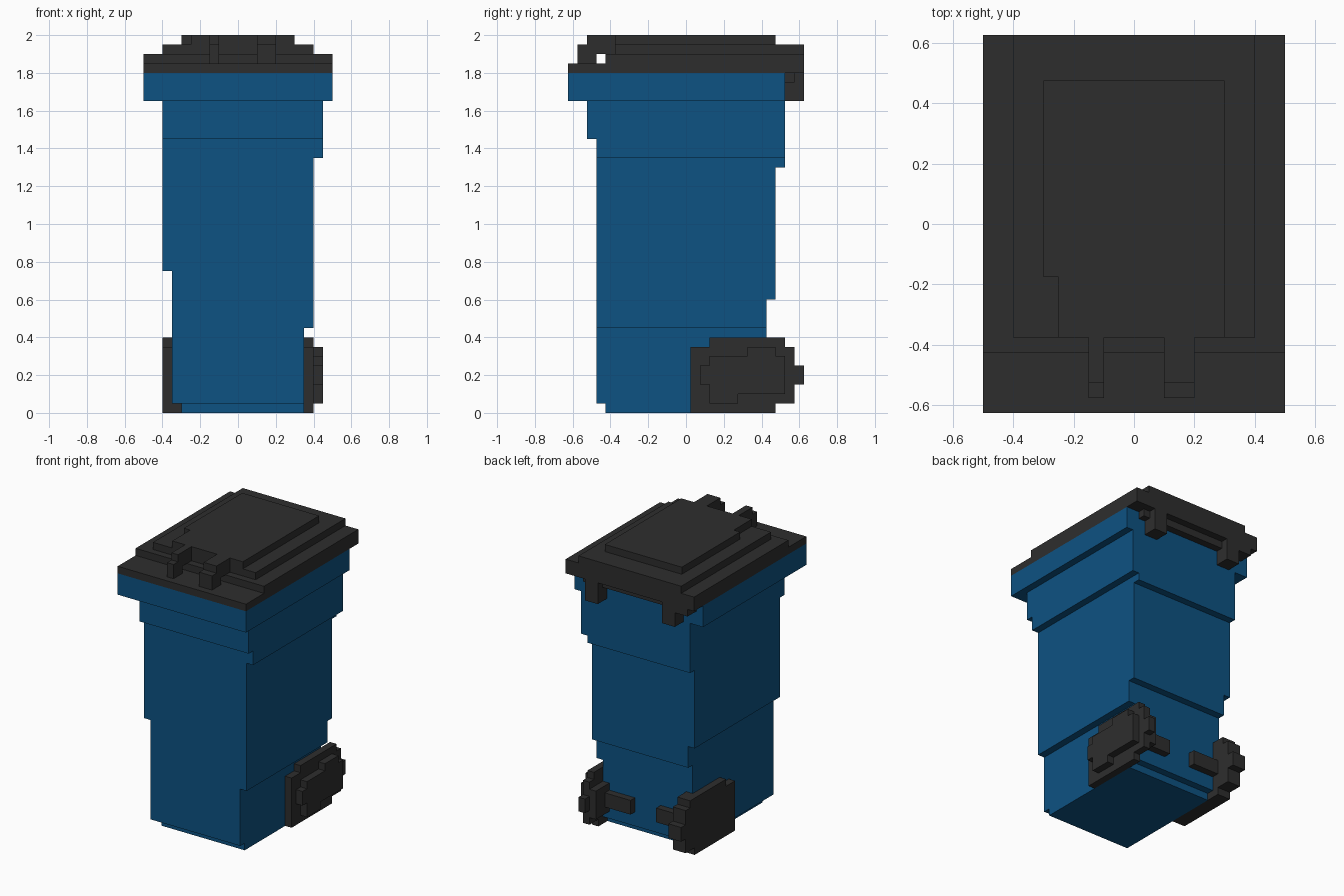
import bpy, bmesh

cube = bpy.data.objects.get("Cube")
if cube:
    bpy.data.objects.remove(cube, do_unlink=True)


def material(name, rgb):
    m = bpy.data.materials.new(name)
    m.use_nodes = True
    m.diffuse_color = (*rgb, 1)
    m.node_tree.nodes["Principled BSDF"].inputs["Base Color"].default_value = (*rgb, 1)
    return m


BLUE = material("blue plastic", (0.004, 0.084, 0.223))
DARK = material("dark grey plastic", (0.027, 0.027, 0.027))


def finish(name, bm, mat):
    bmesh.ops.recalc_face_normals(bm, faces=bm.faces)
    mesh = bpy.data.meshes.new(name)
    bm.to_mesh(mesh)
    bm.free()
    mesh.materials.append(mat)
    obj = bpy.data.objects.new(name, mesh)
    bpy.context.collection.objects.link(obj)
    return obj


def boxes(name, mat, *bounds):
    """One object made of boxes given as x0, x1, y0, y1, z0, z1."""
    bm = bmesh.new()
    for x0, x1, y0, y1, z0, z1 in bounds:
        verts = bmesh.ops.create_cube(bm, size=1)["verts"]
        for v in verts:
            v.co.x = x1 if v.co.x > 0 else x0
            v.co.y = y1 if v.co.y > 0 else y0
            v.co.z = z1 if v.co.z > 0 else z0
    return finish(name, bm, mat)


def prism(name, mat, outline, x0, x1):
    """Outline of (y, z) points extruded along x."""
    bm = bmesh.new()
    face = bm.faces.new([bm.verts.new((x0, y, z)) for y, z in outline])
    new = bmesh.ops.extrude_face_region(bm, geom=[face])["geom"]
    bmesh.ops.translate(bm, vec=(x1 - x0, 0, 0),
                        verts=[g for g in new if isinstance(g, bmesh.types.BMVert)])
    return finish(name, bm, mat)


# Tapered body: each wall steps outward at its own heights
def wall(z, steps):
    return [pos for height, pos in steps if z >= height][-1]


RIGHT = [(0, -0.3), (0.05, -0.35), (0.75, -0.4)]
LEFT = [(0, 0.35), (0.45, 0.4), (1.35, 0.45)]
FRONT = [(0, -0.425), (0.05, -0.475), (1.45, -0.525)]
BACK = [(0, 0.375), (0.05, 0.425), (0.6, 0.475), (1.3, 0.525)]
levels = sorted({s[0] for side in (RIGHT, LEFT, FRONT, BACK) for s in side}) + [1.65]
boxes("body", BLUE, *[
    (wall(a, RIGHT), wall(a, LEFT), wall(a, FRONT), wall(a, BACK), a, b)
    for a, b in zip(levels, levels[1:])])
boxes("rim", BLUE, (-0.5, 0.5, -0.625, 0.525, 1.65, 1.8))

# Stepped lid with a notch in the top panel
boxes("lid", DARK,
      (-0.5, 0.5, -0.625, 0.625, 1.8, 1.85),
      (-0.5, 0.5, -0.425, 0.625, 1.85, 1.9),
      (-0.4, 0.4, -0.375, 0.625, 1.9, 1.95))
boxes("lid_top_panel", DARK,
      (-0.25, 0.3, -0.375, 0.475, 1.95, 2.0),
      (-0.3, -0.25, -0.175, 0.475, 1.95, 2.0))

# Lid grips, bent down at the front
GRIP = [(-0.375, 2.0), (-0.525, 2.0), (-0.525, 1.95), (-0.575, 1.95),
        (-0.575, 1.85), (-0.475, 1.85), (-0.475, 1.9), (-0.375, 1.9)]
prism("right_grip", DARK, GRIP, -0.15, -0.1)
prism("left_grip", DARK, GRIP, 0.1, 0.2)

# Hinge bar and knuckles under the back of the lid
boxes("hinge", DARK,
      (-0.4, 0.4, 0.525, 0.575, 1.75, 1.8),
      (-0.35, -0.25, 0.525, 0.625, 1.65, 1.8),
      (0.25, 0.35, 0.525, 0.625, 1.65, 1.8),
      (-0.45, -0.35, 0.525, 0.625, 1.75, 1.8))

# Wheels
TIRE = [(0.025, 0), (0.475, 0), (0.475, 0.05), (0.575, 0.05), (0.575, 0.15),
        (0.625, 0.15), (0.625, 0.25), (0.575, 0.25), (0.575, 0.35), (0.525, 0.35),
        (0.525, 0.4), (0.125, 0.4), (0.125, 0.35), (0.025, 0.35)]
HUB = [(0.075, 0.15), (0.125, 0.15), (0.125, 0.05), (0.175, 0.05) , (0.275, 0.05),
       (0.275, 0.1), (0.525, 0.1), (0.525, 0.3), (0.475, 0.3), (0.475, 0.35),
       (0.325, 0.35), (0.325, 0.3), (0.125, 0.3), (0.125, 0.25), (0.075, 0.25)]
prism("left_wheel", DARK, TIRE, 0.35, 0.4)
prism("left_wheel_hub", DARK, HUB, 0.4, 0.45)
boxes("left_wheel_inner", DARK, (0.3, 0.35, 0.4, 0.575, 0.1, 0.3))
prism("right_wheel", DARK, TIRE, -0.4, -0.3)

# Axle stubs on the back wall
for side, s in (("left", 1), ("right", -1)):
    x0, x1 = sorted((0.1 * s, 0.3 * s))
    boxes(side + "_axle_stub", DARK, (x0, x1, 0.4, 0.475, 0.15, 0.25))
